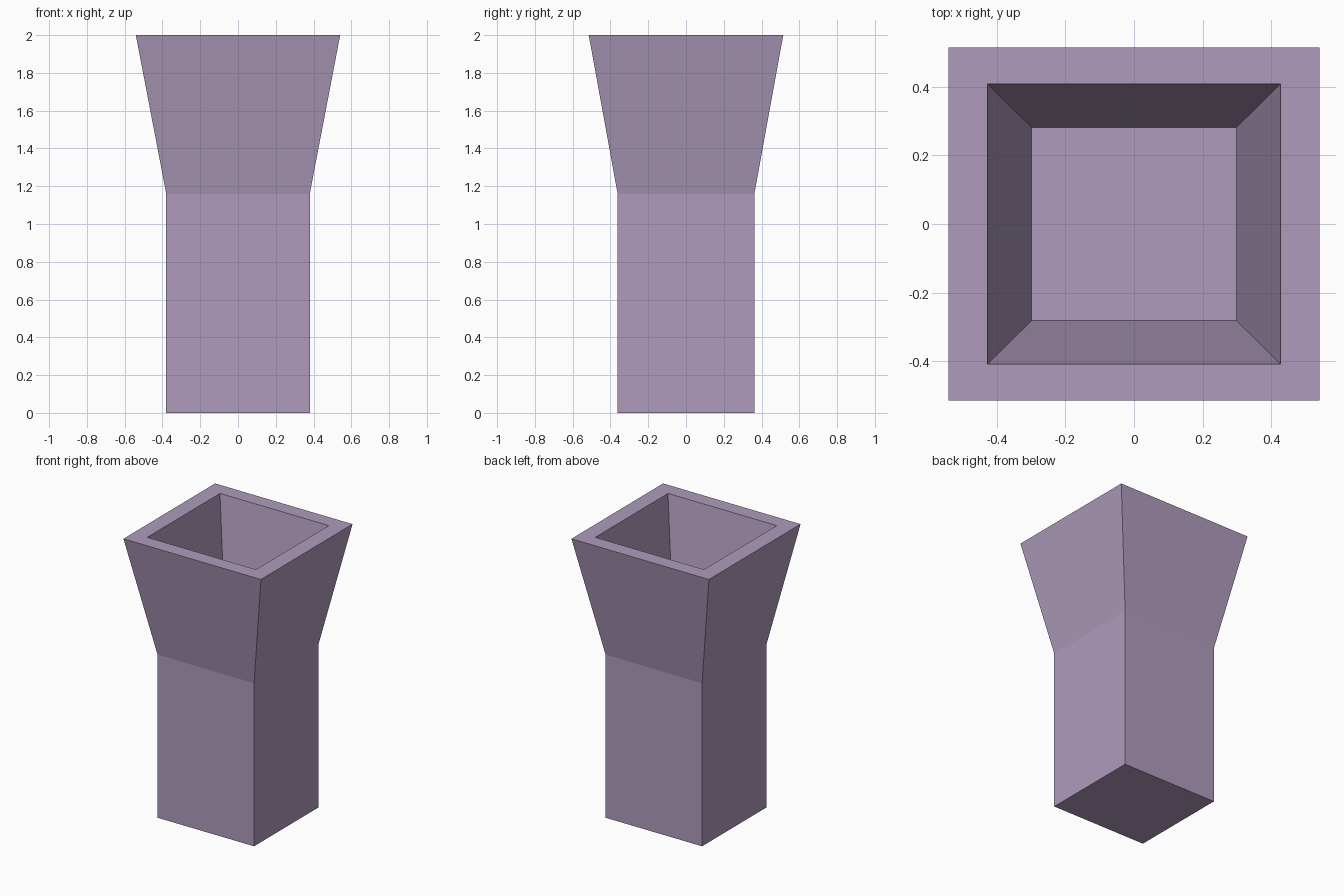
import bpy
import bmesh

cube = bpy.data.objects.get("Cube")
if cube:
    bpy.data.objects.remove(cube, do_unlink=True)

# Single flat colour
mauve = bpy.data.materials.new("dusty_mauve")
mauve.use_nodes = True
colour = (0.43, 0.33, 0.51, 1.0)
mauve.diffuse_color = colour
mauve.node_tree.nodes["Principled BSDF"].inputs["Base Color"].default_value = colour

SHOULDER = 1.16


def ring(bm, half_x, half_y, z):
    corners = ((-1, -1), (1, -1), (1, 1), (-1, 1))
    return [bm.verts.new((sx * half_x, sy * half_y, z)) for sx, sy in corners]


def lofted(name, sections):
    """Join rectangular sections into a closed skin with both ends capped."""
    bm = bmesh.new()
    rings = [ring(bm, *s) for s in sections]
    for a, b in zip(rings, rings[1:]):
        for i in range(4):
            j = (i + 1) % 4
            bm.faces.new((a[i], a[j], b[j], b[i]))
    bm.faces.new(rings[0])
    bm.faces.new(rings[-1])
    bmesh.ops.recalc_face_normals(bm, faces=bm.faces)
    mesh = bpy.data.meshes.new(name)
    bm.to_mesh(mesh)
    bm.free()
    mesh.materials.append(mauve)
    obj = bpy.data.objects.new(name, mesh)
    bpy.context.collection.objects.link(obj)
    return obj


# Square post, flared hopper, rim, tapered hollow and its floor
lofted("flared_post", [
    (0.38, 0.362, 0.0),
    (0.38, 0.362, SHOULDER),
    (0.541, 0.515, 2.0),
    (0.428, 0.409, 2.0),
    (0.299, 0.282, SHOULDER),
])
